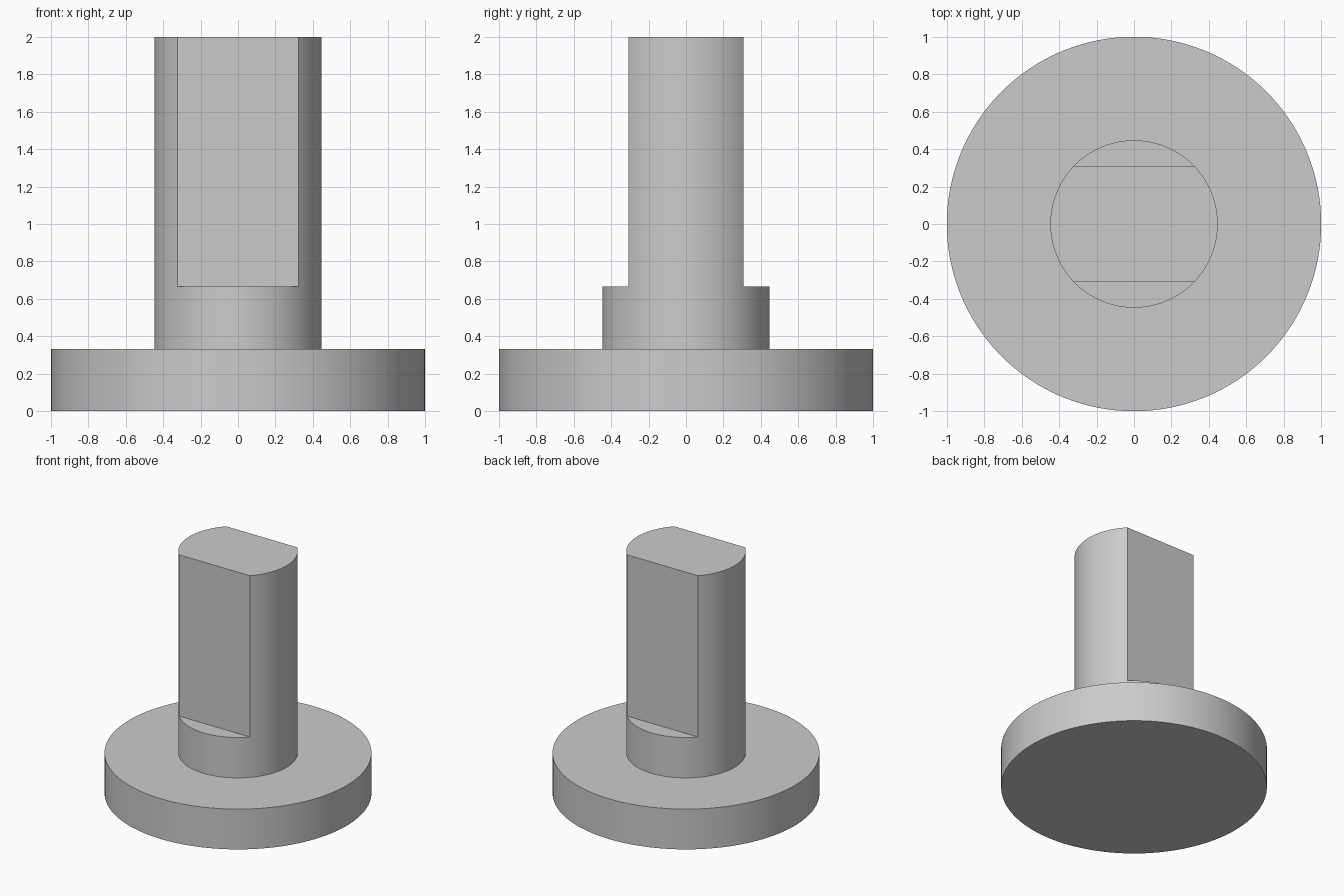
import bpy
import bmesh
from math import cos, sin, tau, radians

if "Cube" in bpy.data.objects:
    bpy.data.objects.remove(bpy.data.objects["Cube"])

SIDES = 128
FLANGE_TOP, FLAT_BOTTOM, HEIGHT = 0.333, 0.667, 2.0
FLANGE_R, SHAFT_R, FLAT_Y = 1.0, 0.447, 0.308

grey = bpy.data.materials.new("plain grey")
grey.use_nodes = True
colour = (0.6, 0.6, 0.6, 1.0)
grey.diffuse_color = colour
grey.node_tree.nodes["Principled BSDF"].inputs["Base Color"].default_value = colour


def turned_part(name, profile):
    """Solid of revolution from (radius, height) pairs, closed by flat caps."""
    bm = bmesh.new()
    rings = [[bm.verts.new((r * cos(tau * i / SIDES), r * sin(tau * i / SIDES), z))
              for i in range(SIDES)] for r, z in profile]
    for low, high in zip(rings, rings[1:]):
        for i in range(SIDES):
            j = (i + 1) % SIDES
            bm.faces.new((low[i], low[j], high[j], high[i]))
    bm.faces.new(rings[0][::-1])
    bm.faces.new(rings[-1])
    mesh = bpy.data.meshes.new(name)
    bm.to_mesh(mesh)
    bm.free()
    mesh.materials.append(grey)
    obj = bpy.data.objects.new(name, mesh)
    bpy.context.collection.objects.link(obj)
    return obj


# Round flange with the shaft rising from it
shaft = turned_part("flanged_shaft", [(FLANGE_R, 0), (FLANGE_R, FLANGE_TOP),
                                      (SHAFT_R, FLANGE_TOP), (SHAFT_R, HEIGHT)])

# Two parallel flats milled into the front and back of the shaft
for side in (-1, 1):
    bpy.ops.mesh.primitive_cube_add(size=1, location=(0, side * (FLAT_Y + 0.5), FLAT_BOTTOM + 1))
    cutter = bpy.context.object
    cutter.name = "flat_cutter"
    cutter.scale = (2, 1, 2)
    cutter.hide_render = True
    cutter.data.materials.append(grey)
    cut = shaft.modifiers.new("flat", "BOOLEAN")
    cut.operation, cut.solver, cut.object = "DIFFERENCE", "EXACT", cutter
    bpy.context.view_layer.objects.active = shaft
    bpy.ops.object.modifier_apply(modifier=cut.name)
    bpy.data.objects.remove(cutter)

# Smooth round walls, crisp edges
bpy.ops.object.select_all(action="DESELECT")
shaft.select_set(True)
bpy.context.view_layer.objects.active = shaft
bpy.ops.object.shade_smooth_by_angle(angle=radians(30))
